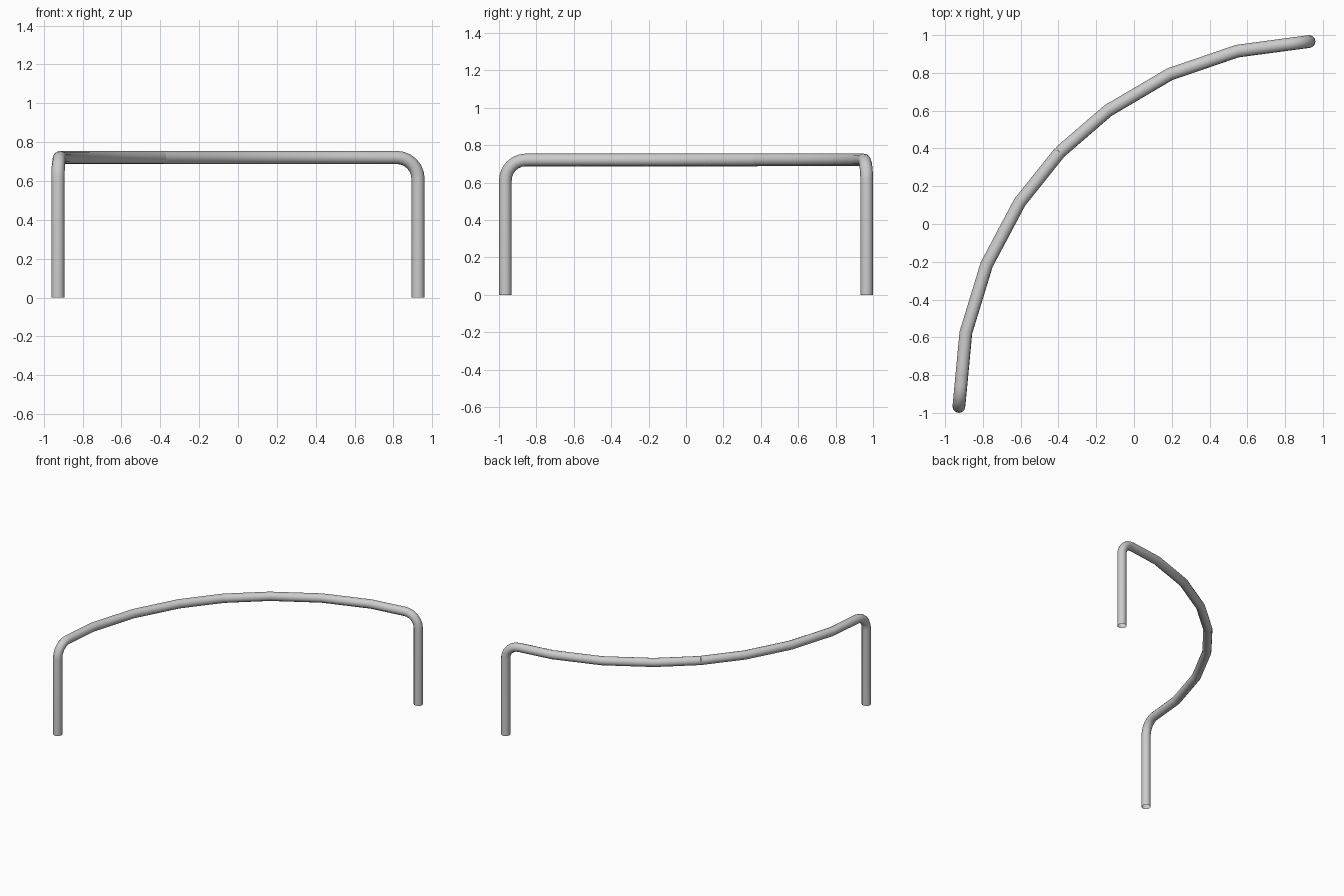
import bpy, math
from mathutils import Vector

if "Cube" in bpy.data.objects:
    bpy.data.objects.remove(bpy.data.objects["Cube"])

R = 0.034       # tube radius
TOP = 0.721     # rail centre height
BEND = 0.11     # bend radius of the corners


def bent_leg(foot, toward):
    """Path from the floor up the leg and round the bend onto the rail."""
    foot = Vector(foot)
    d = (Vector(toward) - foot).normalized()
    pts = [(foot.x, foot.y, 0)]
    for i in range(7):
        a = math.pi / 2 * i / 6
        p = foot + d * BEND * (1 - math.cos(a))
        pts.append((p.x, p.y, TOP - BEND + BEND * math.sin(a)))
    return pts


def tube(name, path):
    """Sweep a round tube, open at its ends, along a path."""
    cu = bpy.data.curves.new(name, 'CURVE')
    cu.dimensions = '3D'
    cu.bevel_depth = R
    cu.bevel_resolution = 4
    sp = cu.splines.new('POLY')
    sp.points.add(len(path) - 1)
    for p, co in zip(sp.points, path):
        p.co = (*co, 1)
    ob = bpy.data.objects.new(name, cu)
    bpy.context.collection.objects.link(ob)
    bpy.ops.object.select_all(action='DESELECT')
    ob.select_set(True)
    bpy.context.view_layer.objects.active = ob
    bpy.ops.object.convert(target='MESH')
    bpy.ops.object.shade_smooth_by_angle(angle=math.radians(40))


# Two rail halves meeting at a seam, each with its own leg
seam = (-0.393, 0.38)
halves = {
    "front_left_rail": ((-0.927, -0.966), [(-0.89, -0.575), (-0.78, -0.215), (-0.605, 0.115), seam]),
    "back_right_rail": ((0.927, 0.966), [(0.546, 0.915), (0.19, 0.793), (-0.138, 0.6), seam]),
}
for name, (foot, rail) in halves.items():
    tube(name, bent_leg(foot, rail[0]) + [(x, y, TOP) for x, y in rail])
